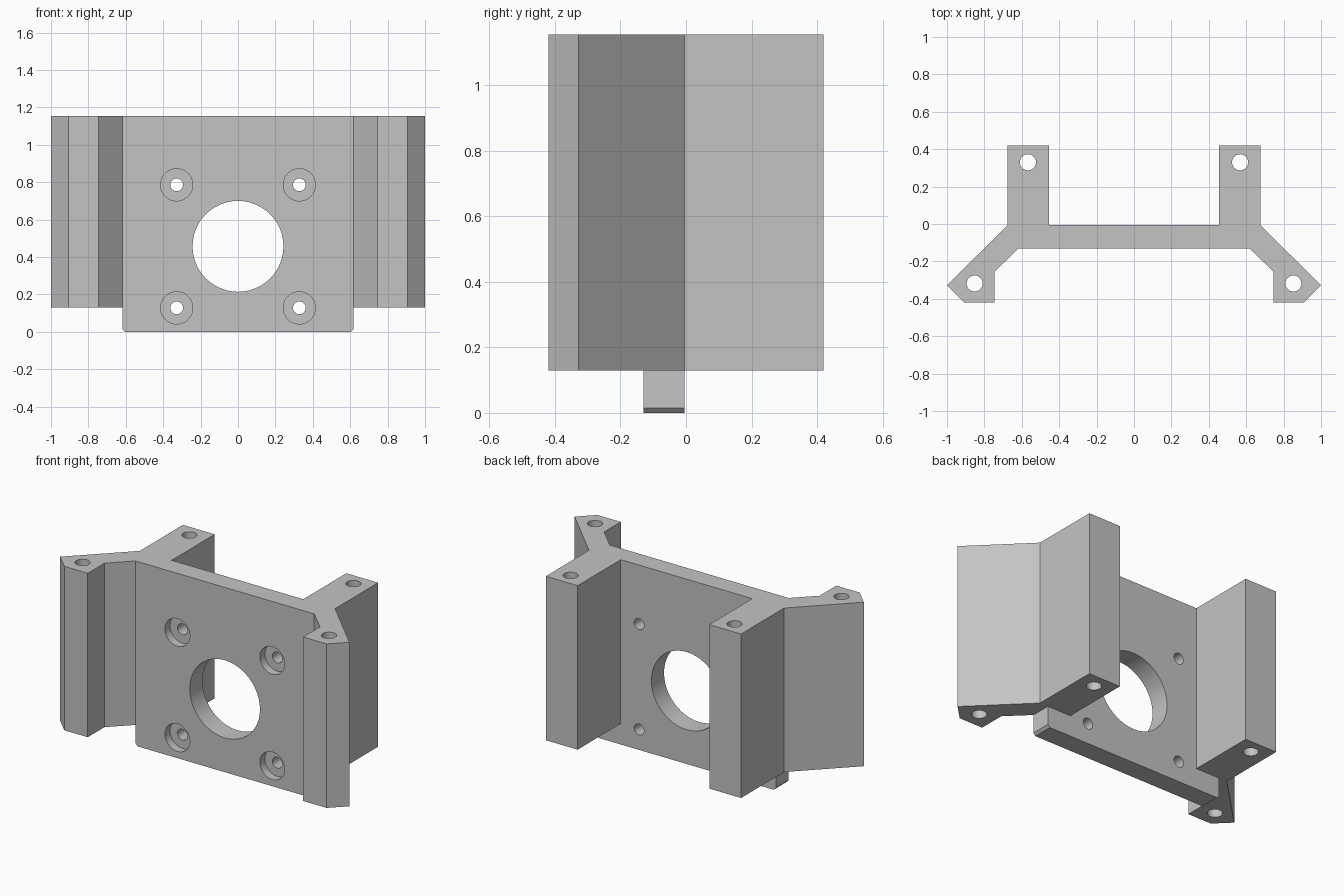
import bpy, bmesh
from math import pi, radians
from mathutils import Matrix, Vector

cube = bpy.data.objects.get("Cube")
if cube:
    bpy.data.objects.remove(cube, do_unlink=True)

TOP, ARM_BOTTOM = 1.155, 0.13
FRONT, BACK = -0.13, -0.005
HALF = 0.618

grey = bpy.data.materials.new("plain grey")
grey.use_nodes = True
colour = (0.55, 0.55, 0.55, 1)
grey.diffuse_color = colour
grey.node_tree.nodes["Principled BSDF"].inputs["Base Color"].default_value = colour


def add_object(name, bm):
    bmesh.ops.recalc_face_normals(bm, faces=bm.faces)
    mesh = bpy.data.meshes.new(name)
    bm.to_mesh(mesh)
    bm.free()
    mesh.materials.append(grey)
    obj = bpy.data.objects.new(name, mesh)
    bpy.context.collection.objects.link(obj)
    return obj


def extrude_outline(name, points, direction):
    bm = bmesh.new()
    face = bm.faces.new([bm.verts.new(p) for p in points])
    result = bmesh.ops.extrude_face_region(bm, geom=[face], use_keep_orig=True)
    verts = [g for g in result["geom"] if isinstance(g, bmesh.types.BMVert)]
    bmesh.ops.translate(bm, vec=Vector(direction), verts=verts)
    return add_object(name, bm)


def drill(obj, centre, radius, depth, turn=None):
    """Cut a round hole; the cutter is removed after use."""
    bm = bmesh.new()
    matrix = Matrix.Translation(centre) @ (turn or Matrix.Identity(4))
    bmesh.ops.create_cone(bm, cap_ends=True, segments=48, radius1=radius,
                          radius2=radius, depth=depth, matrix=matrix)
    cutter = add_object("hole_cutter", bm)
    cutter.hide_render = True
    mod = obj.modifiers.new("hole", 'BOOLEAN')
    mod.operation, mod.solver, mod.object = 'DIFFERENCE', 'EXACT', cutter
    bpy.ops.object.select_all(action='DESELECT')
    bpy.context.view_layer.objects.active = obj
    obj.select_set(True)
    bpy.ops.object.modifier_apply(modifier=mod.name)
    bpy.data.objects.remove(cutter, do_unlink=True)


def finish(obj):
    bpy.ops.object.select_all(action='DESELECT')
    bpy.context.view_layer.objects.active = obj
    obj.select_set(True)
    bpy.ops.object.shade_smooth_by_angle(angle=radians(30))


# Motor plate with small chamfers at the bottom corners
c = 0.015
outline = [(-HALF + c, 0), (HALF - c, 0), (HALF, c), (HALF, TOP),
           (-HALF, TOP), (-HALF, c)]
plate = extrude_outline("mounting_plate", [(x, FRONT, z) for x, z in outline],
                        (0, BACK - FRONT, 0))
along_y = Matrix.Rotation(pi / 2, 4, 'X')
drill(plate, (0, FRONT, 0.457), 0.243, 1, along_y)

# Counterbored screw holes
for x in (-0.328, 0.328):
    for z in (0.128, 0.786):
        drill(plate, (x, FRONT, z), 0.086, 0.1, along_y)
        drill(plate, (x, FRONT, z), 0.034, 1, along_y)
finish(plate)

# Side arms: a rear post and a slanted front flange on each side
profile = [(0.455, BACK), (0.455, 0.42), (0.675, 0.42), (0.675, BACK),
           (1, -0.328), (0.907, -0.42), (0.745, -0.42), (0.745, -0.255),
           (HALF, FRONT), (HALF, BACK)]
for side, name in ((1, "left_arm"), (-1, "right_arm")):
    arm = extrude_outline(name, [(side * x, y, ARM_BOTTOM) for x, y in profile],
                          (0, 0, TOP - ARM_BOTTOM))
    for x, y in ((0.567, 0.33), (0.852, -0.318)):
        drill(arm, (side * x, y, TOP / 2), 0.043, 2)
    finish(arm)
